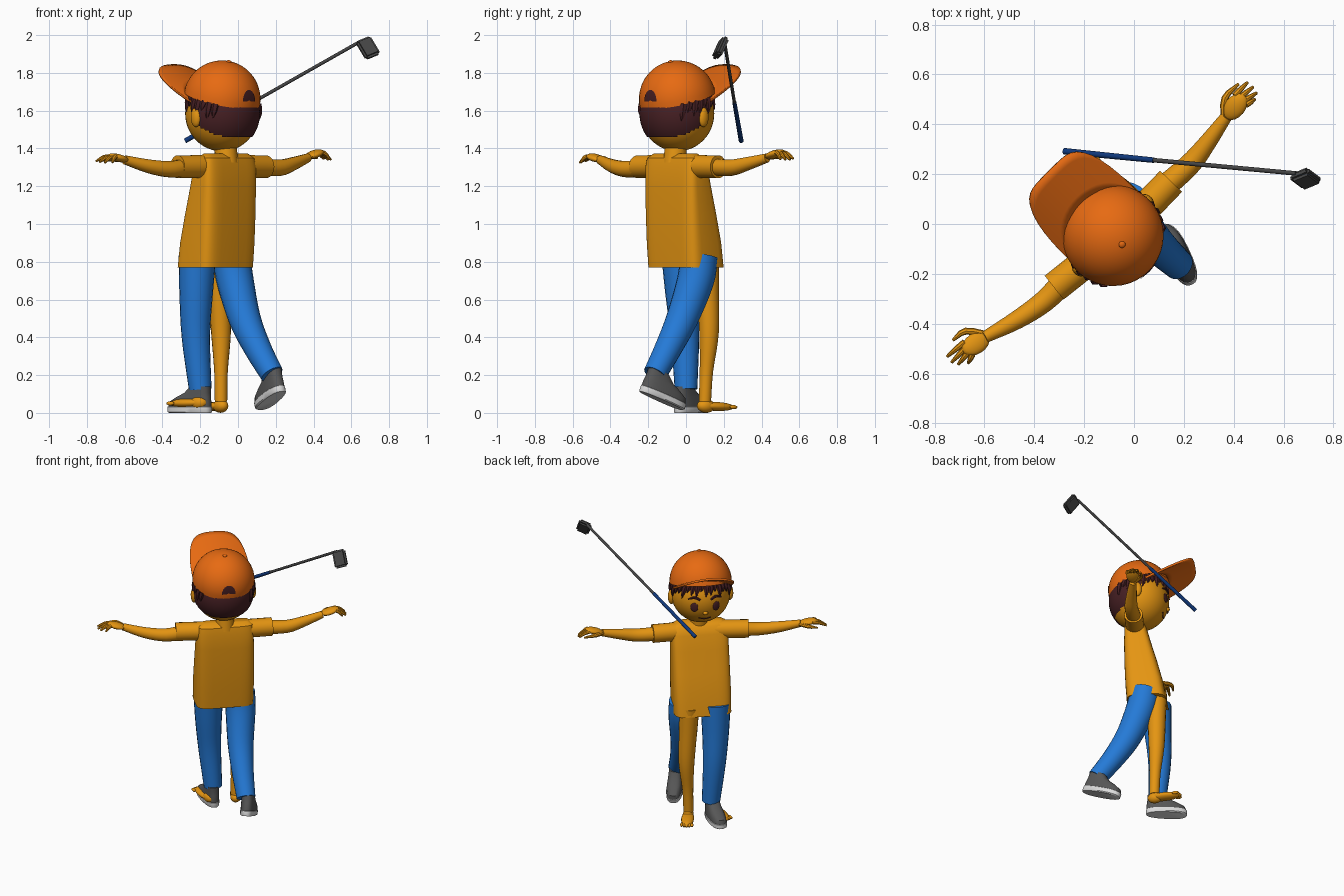
import bpy, bmesh, math
from mathutils import Vector, Matrix

if "Cube" in bpy.data.objects:
    bpy.data.objects.remove(bpy.data.objects["Cube"])

K = math.sqrt(0.5)


def W(s, f, z):
    """Body frame (side, forward, up) to world."""
    return Vector(((s - f) * K, (s + f) * K, z))


def mat(name, r, g, b):
    m = bpy.data.materials.new(name)
    m.diffuse_color = (r, g, b, 1)
    m.use_nodes = True
    m.node_tree.nodes["Principled BSDF"].inputs["Base Color"].default_value = m.diffuse_color
    return m


SKIN = mat("warm yellow", 0.78, 0.30, 0.006)
CAP = mat("cap orange", 0.80, 0.145, 0.006)
JEANS = mat("denim blue", 0.018, 0.195, 0.68)
SHOE = mat("shoe grey", 0.095, 0.095, 0.095)
SOLE = mat("sole white", 0.72, 0.72, 0.72)
HAIR = mat("dark brown", 0.062, 0.014, 0.017)
STEEL = mat("club grey", 0.06, 0.06, 0.06)
GRIP = mat("grip navy", 0.005, 0.04, 0.2)


def finish(name, bm, *mats):
    bmesh.ops.recalc_face_normals(bm, faces=bm.faces)
    me = bpy.data.meshes.new(name)
    bm.to_mesh(me)
    bm.free()
    for m in mats:
        me.materials.append(m)
    ob = bpy.data.objects.new(name, me)
    bpy.context.collection.objects.link(ob)
    return ob


def loft(name, rings, *mats, split=0):
    """Skin a stack of rings; bands below split use the second material."""
    bm = bmesh.new()
    vs = [[bm.verts.new(p) for p in r] for r in rings]
    n = len(vs[0])
    for i in range(len(vs) - 1):
        for j in range(n):
            k = (j + 1) % n
            f = bm.faces.new((vs[i][j], vs[i][k], vs[i + 1][k], vs[i + 1][j]))
            f.material_index = 1 if i < split else 0
    bm.faces.new(vs[0][::-1]).material_index = 1 if split else 0
    bm.faces.new(vs[-1])
    return finish(name, bm, *mats)


def tube(name, pts, m, seg=14, steps=4):
    """Smooth tube through (x, y, z, radius) points."""
    P = [Vector(p) for p in pts]
    P = [P[0] * 2 - P[1]] + P + [P[-1] * 2 - P[-2]]
    path = []
    for i in range(1, len(P) - 2):
        a, b, c, d = P[i - 1:i + 3]
        for q in range(steps):
            t = q / steps
            path.append(0.5 * (2 * b + (c - a) * t + (2 * a - 5 * b + 4 * c - d) * t * t
                               + (3 * b - a - 3 * c + d) * t ** 3))
    path.append(P[-2])
    total = (path[-1] - path[0]).to_3d()
    ref = Vector((0, 1, 0)) if abs(total.normalized().z) > 0.75 else Vector((0, 0, 1))
    rings = []
    for i, p in enumerate(path):
        t = (path[min(i + 1, len(path) - 1)] - path[max(i - 1, 0)]).to_3d().normalized()
        u = ref.cross(t).normalized()
        v = t.cross(u)
        rings.append([p.to_3d() + max(p.w, 0.0015) * (u * math.cos(j * math.tau / seg)
                      + v * math.sin(j * math.tau / seg)) for j in range(seg)])
    return loft(name, rings, m)


def frame(c, x, z):
    """Matrix at c with x axis along x and z axis near z."""
    x = x.normalized()
    y = z.cross(x).normalized()
    M = Matrix((x, y, x.cross(y))).transposed().to_4x4()
    M.translation = c
    return M


def ball(name, M, size, m, u=24, v=14, keep=None):
    bm = bmesh.new()
    bmesh.ops.create_uvsphere(bm, u_segments=u, v_segments=v, radius=1,
                              matrix=M @ Matrix.Diagonal((*size, 1)))
    if keep:
        bad = [f for f in bm.faces if not keep(f.calc_center_median())]
        bmesh.ops.delete(bm, geom=bad, context='FACES')
    return finish(name, bm, m)


# ---- head
HS, HF, HZ = -0.092, 0.028, 1.585
head_m = frame(W(HS, HF, HZ), W(1, 0, 0), Vector((0, 0, 1)))
ball("head", head_m, (0.195, 0.195, 0.2), SKIN, 40, 24)


def on_head(ds, z, out=0.0):
    f = math.sqrt(max(0, 1 - (ds / 0.195) ** 2 - ((z - HZ) / 0.2) ** 2)) * 0.195
    return W(HS + ds, HF + f + out, z)


tube("neck", [(*W(-0.085, 0.0, 1.32), 0.062), (*W(-0.085, 0.01, 1.43), 0.058)], SKIN)
for side, tag in ((-1, "left"), (1, "right")):
    ball(tag + "_ear", frame(W(HS + side * 0.195, HF, 1.565), W(1, 0, 0), Vector((0, 0, 1))),
         (0.022, 0.032, 0.052), SKIN, 16, 10)
    p = on_head(side * 0.073, 1.56)
    n = p - W(HS, HF, HZ)
    ball(tag + "_eye", frame(p, Vector((0, 0, 1)), n), (0.033, 0.026, 0.007), HAIR, 18, 8)
    tube(tag + "_brow", [(*on_head(side * d, z), r) for d, z, r in
         ((0.035, 1.613, 0.008), (0.07, 1.628, 0.010), (0.11, 1.612, 0.004))], HAIR, 8)
tube("mouth", [(*on_head(d, z), 0.004) for d, z in
     ((-0.04, 1.472), (0, 1.462), (0.04, 1.472))], HAIR, 8)
ball("nose", frame(on_head(0, 1.515), W(1, 0, 0), Vector((0, 0, 1))),
     (0.017, 0.017, 0.014), SKIN, 14, 8)


# ---- hair: shell on the back of the head and locks under the cap
def hair_area(c):
    f = (c.y - c.x) * K
    return f < HF + 0.02 and 1.46 + 0.6 * max(0, f + 0.09) < c.z < 1.7


ball("back_hair", head_m, (0.201, 0.201, 0.206), HAIR, 48, 48, hair_area)
for i in range(26):
    a = math.radians(-125 + i * 10)
    z0 = 1.665 + 0.055 * math.cos(a)
    length = 0.075 + 0.022 * math.sin(i * 2.3)
    pts = []
    for t, r in ((0, 0.02), (0.5, 0.017), (1, 0.002)):
        z, b = z0 - length * t, a + 0.07 * t
        rho = 0.198 * math.sqrt(1 - ((z - HZ) / 0.2) ** 2)
        pts.append((*W(HS + rho * math.sin(b), HF + rho * math.cos(b), z), r))
    tube("hair_lock", pts, HAIR, 6, 2)

# ---- cap: tilted dome, button, brim and rear opening
tilt = math.radians(15)
cap_c = W(HS, HF, 1.662)
up = W(0, -math.sin(tilt), math.cos(tilt))
cap_m = frame(cap_c, W(1, 0, 0), up)
ball("cap_dome", cap_m, (0.204, 0.204, 0.204), CAP, 40, 24,
     lambda c: (c - cap_c).dot(up) > -0.005)
ball("cap_button", frame(cap_c + up * 0.204, W(1, 0, 0), up), (0.014, 0.014, 0.008), CAP, 12, 8)
bm = bmesh.new()
rows = []
for i in range(25):
    u = math.sin(math.pi * (i / 24 - 0.5))
    f0 = HF + 0.185 * math.sqrt(max(0, 1 - u * u))
    f1 = 0.13 + 0.26 * math.sqrt(max(0, 1 - abs(u) ** 5))
    row = []
    for j in range(7):
        f = f0 + (f1 - f0) * j / 6
        row.append(bm.verts.new(W(HS + 0.192 * u, f, 1.67 + 0.5 * (f - 0.12) + 0.035 * (1 - u * u))))
    rows.append(row)
for a, b in zip(rows, rows[1:]):
    for j in range(6):
        bm.faces.new((a[j], a[j + 1], b[j + 1], b[j]))
brim = finish("cap_brim", bm, CAP)
mod = brim.modifiers.new("thickness", 'SOLIDIFY')
mod.thickness, mod.offset = 0.014, 0
bm = bmesh.new()
arch = [(0.046 * math.cos(math.pi * i / 14), 1.648 + 0.062 * math.sin(math.pi * i / 14))
        for i in range(15)]
pt = lambda u, z: bm.verts.new(W(HS + u, HF - math.sqrt(0.2075 ** 2 - u * u - (z - 1.662) ** 2), z))
mid, rim = pt(0, 1.67), [pt(u, z) for u, z in arch]
for i in range(15):
    bm.faces.new((mid, rim[i], rim[(i + 1) % 15]))
finish("cap_opening", bm, HAIR)

# ---- shirt: boxy torso and sleeves
rings = []
for z, a, b, f in ((0.77, 0.19, 0.132, 0.085), (0.9, 0.192, 0.126, 0.07), (1.05, 0.19, 0.11, 0.048),
                   (1.2, 0.188, 0.09, 0.026), (1.3, 0.186, 0.076, 0.014), (1.35, 0.178, 0.06, 0.008),
                   (1.372, 0.15, 0.03, 0.006)):
    ring = []
    for j in range(40):
        c, s = math.cos(j * math.tau / 40), math.sin(j * math.tau / 40)
        ring.append(W(-0.085 + a * math.copysign(abs(c) ** 0.4, c),
                      f + b * math.copysign(abs(s) ** 0.4, s), z))
    rings.append(ring)
loft("shirt", rings, SKIN)
for tag, s, f in (("left", -0.407, 0.046), ("right", 0.226, 0.016)):
    tube(tag + "_sleeve", [(*W(-0.09, 0.01, 1.305), 0.062), (*W(s, f, 1.303), 0.061)], SKIN, 18)


# ---- arms and hands
def hand(tag, wrist, palm, tips, thumb):
    wrist, palm = Vector(wrist), Vector(palm)
    d = (palm - wrist).normalized()
    side = Vector((0, 0, 1)).cross(d).normalized()
    ball(tag + "_palm", frame(palm, d, Vector((0, 0, 1))), (0.062, 0.042, 0.02), SKIN, 18, 10)
    for i, t in enumerate(tips):
        k = palm + d * 0.035 + side * (0.03 - 0.02 * i)
        m = (k + Vector(t)) / 2 + Vector((0, 0, 0.007))
        tube(tag + "_finger", [(*k, 0.012), (*m, 0.011), (*t, 0.006)], SKIN, 8, 3)
    tube(tag + "_thumb", [(*wrist, 0.012), (*thumb[0], 0.014), (*thumb[1], 0.006)], SKIN, 8, 3)


tube("left_arm", [(-0.27, -0.22, 1.3, 0.048), (-0.36, -0.31, 1.29, 0.044),
                  (-0.47, -0.385, 1.305, 0.037), (-0.60, -0.455, 1.34, 0.024)], SKIN)
hand("left", (-0.58, -0.445, 1.335), (-0.635, -0.48, 1.35),
     [(-0.665, -0.558, 1.325), (-0.705, -0.563, 1.325), (-0.732, -0.555, 1.328), (-0.75, -0.532, 1.333)],
     [(-0.675, -0.43, 1.345), (-0.727, -0.467, 1.335)])
tube("right_arm", [(0.1, 0.13, 1.302, 0.048), (0.22, 0.235, 1.298, 0.044),
                   (0.29, 0.32, 1.318, 0.036), (0.37, 0.43, 1.35, 0.024)], SKIN)
hand("right", (0.36, 0.415, 1.35), (0.405, 0.47, 1.37),
     [(0.455, 0.568, 1.345), (0.478, 0.55, 1.34), (0.492, 0.526, 1.34), (0.485, 0.5, 1.342)],
     [(0.365, 0.505, 1.36), (0.42, 0.562, 1.35)])

# ---- legs
tube("left_trouser", [(-0.215, -0.03, 0.83, 0.1), (-0.222, -0.02, 0.62, 0.088),
                      (-0.223, -0.005, 0.4, 0.075), (-0.2, 0, 0.125, 0.06)], JEANS, 20)
tube("right_trouser", [(-0.035, 0.07, 0.83, 0.1), (-0.015, 0.05, 0.7, 0.098), (0.035, -0.02, 0.5, 0.085),
                       (0.105, -0.095, 0.34, 0.072), (0.18, -0.165, 0.205, 0.062)], JEANS, 20)
tube("bare_leg", [(-0.105, 0.11, 0.82, 0.065), (-0.098, 0.115, 0.65, 0.06), (-0.09, 0.122, 0.42, 0.052),
                  (-0.09, 0.108, 0.22, 0.036), (-0.09, 0.1, 0.06, 0.033)], SKIN, 18)


def bare_foot(tag, heel, toe):
    heel, toe = Vector(heel), Vector(toe)
    d = toe - heel
    ball(tag + "_bare_foot", frame(heel + d * 0.5, d, Vector((0, 0, 1))),
         (d.length * 0.52, 0.042, 0.024), SKIN, 20, 10)
    ball(tag + "_heel", frame(heel + d * 0.2, d, Vector((0, 0, 1))), (0.052, 0.036, 0.036), SKIN, 16, 10)
    side = Vector((0, 0, 1)).cross(d).normalized()
    for i in range(5):
        p = toe + side * (i - 2) * 0.017 - d * (0.05 + 0.02 * abs(i - 2))
        ball(tag + "_toe", frame(p, d, Vector((0, 0, 1))), (0.024, 0.010, 0.011), SKIN, 10, 6)


bare_foot("right", (-0.07, 0.07, 0.038), (-0.18, 0.25, 0.03))
bare_foot("left", (-0.17, -0.05, 0.055), (-0.36, 0.045, 0.05))


# ---- shoes: white sole band, grey upper rising to the ankle
def shoe(name, heel, toe):
    heel, d = Vector(heel), Vector(toe) - Vector(heel)
    M = frame(heel, d, Vector((0, 0, 1)))
    L, rings = d.length, []
    for z, x0, x1, w in ((0, 0.01, 0.97, 0.05), (0.006, 0, 1, 0.056), (0.032, 0, 1, 0.057),
                         (0.034, 0.01, 0.985, 0.054), (0.06, 0.01, 0.95, 0.053), (0.085, 0.02, 0.78, 0.05),
                         (0.105, 0.03, 0.6, 0.048), (0.14, 0.03, 0.45, 0.046)):
        ring = []
        for j in range(28):
            c, s = math.cos(j * math.tau / 28), math.sin(j * math.tau / 28)
            x = (x0 + x1) / 2 + (x1 - x0) / 2 * math.copysign(abs(c) ** 0.8, c)
            ring.append(M @ Vector((x * L, w * math.copysign(abs(s) ** 0.8, s) * (0.88 + 0.14 * x), z)))
        rings.append(ring)
    loft(name, rings, SHOE, SOLE, split=3)


shoe("left_shoe", (-0.145, -0.05, 0.0), (-0.365, 0.105, 0.0))
shoe("right_shoe", (0.235, -0.245, 0.115), (0.115, -0.015, 0.012))

# ---- golf club
tube("club_grip", [(-0.28, 0.292, 1.44, 0.013), (0.08, 0.256, 1.645, 0.011)], GRIP, 12, 1)
tube("club_shaft", [(0.08, 0.256, 1.645, 0.009), (0.65, 0.203, 1.968, 0.009)], STEEL, 12, 1)
bm = bmesh.new()
M = frame(Vector((0.688, 0.182, 1.932)), Vector((0.06, -0.045, -0.1)), Vector((0.25, -0.9, 0.3)))
bmesh.ops.create_cube(bm, size=1, matrix=M @ Matrix.Diagonal((0.115, 0.088, 0.036, 1)))
bmesh.ops.bevel(bm, geom=bm.edges[:], offset=0.011, segments=2, affect='EDGES')
finish("club_head", bm, STEEL)

# ---- smooth shading with sharp edges kept
bpy.ops.object.select_all(action='SELECT')
bpy.context.view_layer.objects.active = brim
bpy.ops.object.shade_smooth_by_angle(angle=math.radians(40))
